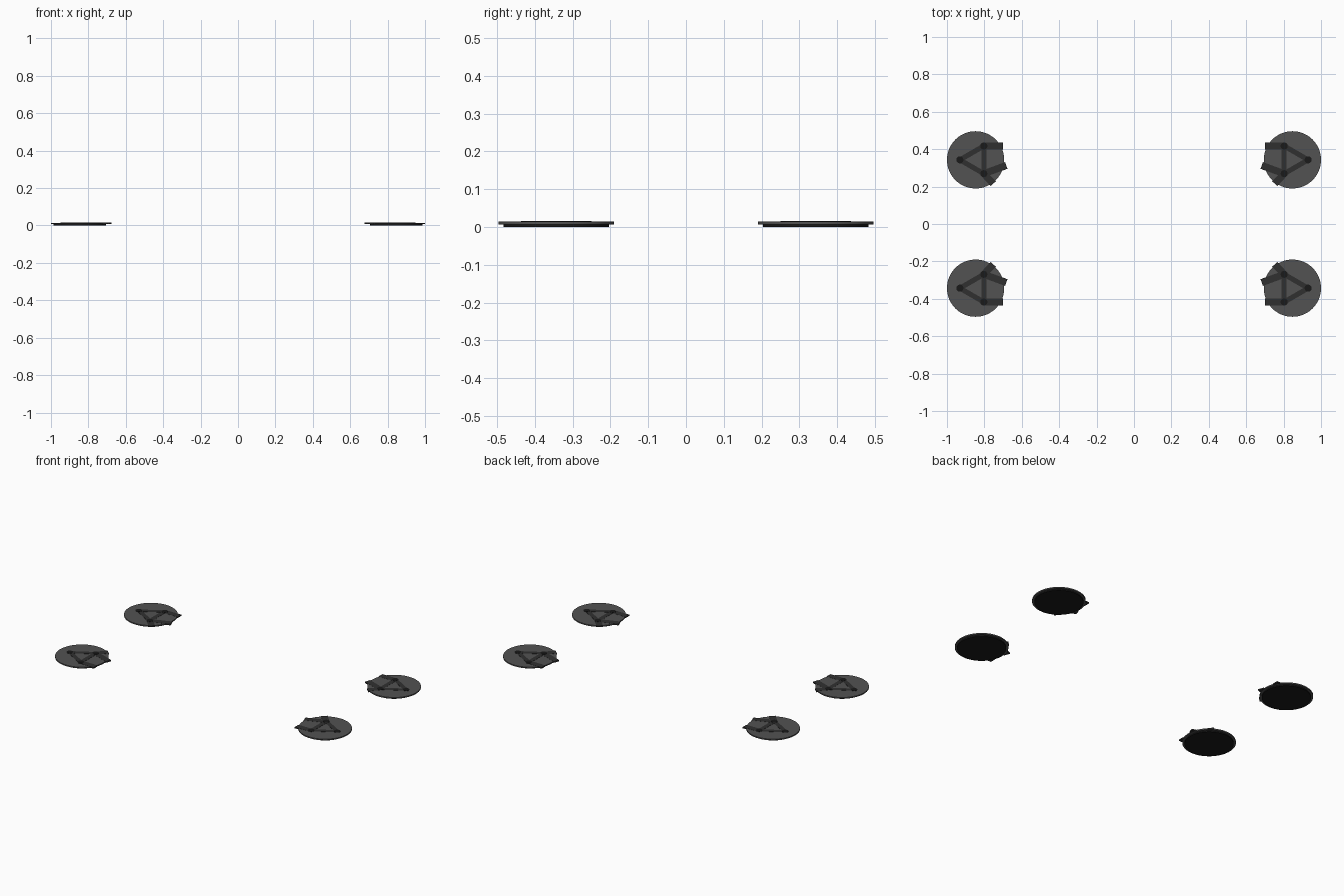
import bpy, bmesh, math
from mathutils import Matrix, Vector

if "Cube" in bpy.data.objects:
    bpy.data.objects.remove(bpy.data.objects["Cube"])


def material(name, v):
    m = bpy.data.materials.new(name)
    m.diffuse_color = (v, v, v, 1)
    m.use_nodes = True
    m.node_tree.nodes["Principled BSDF"].inputs["Base Color"].default_value = m.diffuse_color
    return m


PLATE = material("dark_grey", 0.085)
BAR = material("charcoal", 0.03)
RUBBER = material("black_rubber", 0.01)


def finish(bm, name, mat):
    bmesh.ops.recalc_face_normals(bm, faces=bm.faces)
    me = bpy.data.meshes.new(name)
    bm.to_mesh(me)
    bm.free()
    ob = bpy.data.objects.new(name, me)
    bpy.context.collection.objects.link(ob)
    me.materials.append(mat)
    bpy.context.view_layer.objects.active = ob
    bpy.ops.object.select_all(action='DESELECT')
    ob.select_set(True)
    bpy.ops.object.shade_smooth_by_angle(angle=math.radians(30))
    return ob


def add_disc(bm, p, r, z0, z1, n):
    bmesh.ops.create_cone(bm, cap_ends=True, segments=n, radius1=r, radius2=r, depth=z1 - z0,
                          matrix=Matrix.Translation((p[0], p[1], (z0 + z1) / 2)))


def add_bar(bm, a, b, width, z0, z1):
    a, b = Vector(a), Vector(b)
    d, c = b - a, (a + b) / 2
    m = (Matrix.Translation((c.x, c.y, (z0 + z1) / 2))
         @ Matrix.Rotation(math.atan2(d.y, d.x), 4, 'Z')
         @ Matrix.Diagonal((d.length, width, z1 - z0, 1)))
    bmesh.ops.create_cube(bm, size=1, matrix=m)


CENTRE = (0.847, 0.343)
BOLTS = [(0.931, 0.343), (0.803, 0.417), (0.803, 0.269)]
ARMS = [(1, (0.700, 0.417)), (2, (0.683, 0.313)), (2, (0.752, 0.216))]

for sx, sx_name in ((-1, "left"), (1, "right")):
    for sy, sy_name in ((-1, "front"), (1, "back")):
        tag = f"{sy_name}_{sx_name}"

        def at(p):
            return (p[0] * sx, p[1] * sy)

        # rubber sole under the foot
        bm = bmesh.new()
        add_disc(bm, at(CENTRE), 0.14, 0, 0.007, 64)
        finish(bm, "rubber_sole_" + tag, RUBBER)

        # round foot plate
        bm = bmesh.new()
        add_disc(bm, at(CENTRE), 0.153, 0.007, 0.0145, 64)
        finish(bm, "foot_plate_" + tag, PLATE)

        # arm tabs that reach over the plate edge
        bm = bmesh.new()
        for i, end in ARMS:
            add_bar(bm, at(BOLTS[i]), at(end), 0.038, 0.0075, 0.0152)
        finish(bm, "arm_tabs_" + tag, BAR)

        # triangular brace between the bolts
        bm = bmesh.new()
        for i in range(3):
            add_bar(bm, at(BOLTS[i]), at(BOLTS[(i + 1) % 3]), 0.027, 0.008, 0.0156)
        finish(bm, "triangle_brace_" + tag, BAR)

        # bolt heads
        bm = bmesh.new()
        for p in BOLTS:
            add_disc(bm, at(p), 0.019, 0.008, 0.0165, 24)
        finish(bm, "bolt_heads_" + tag, RUBBER)
